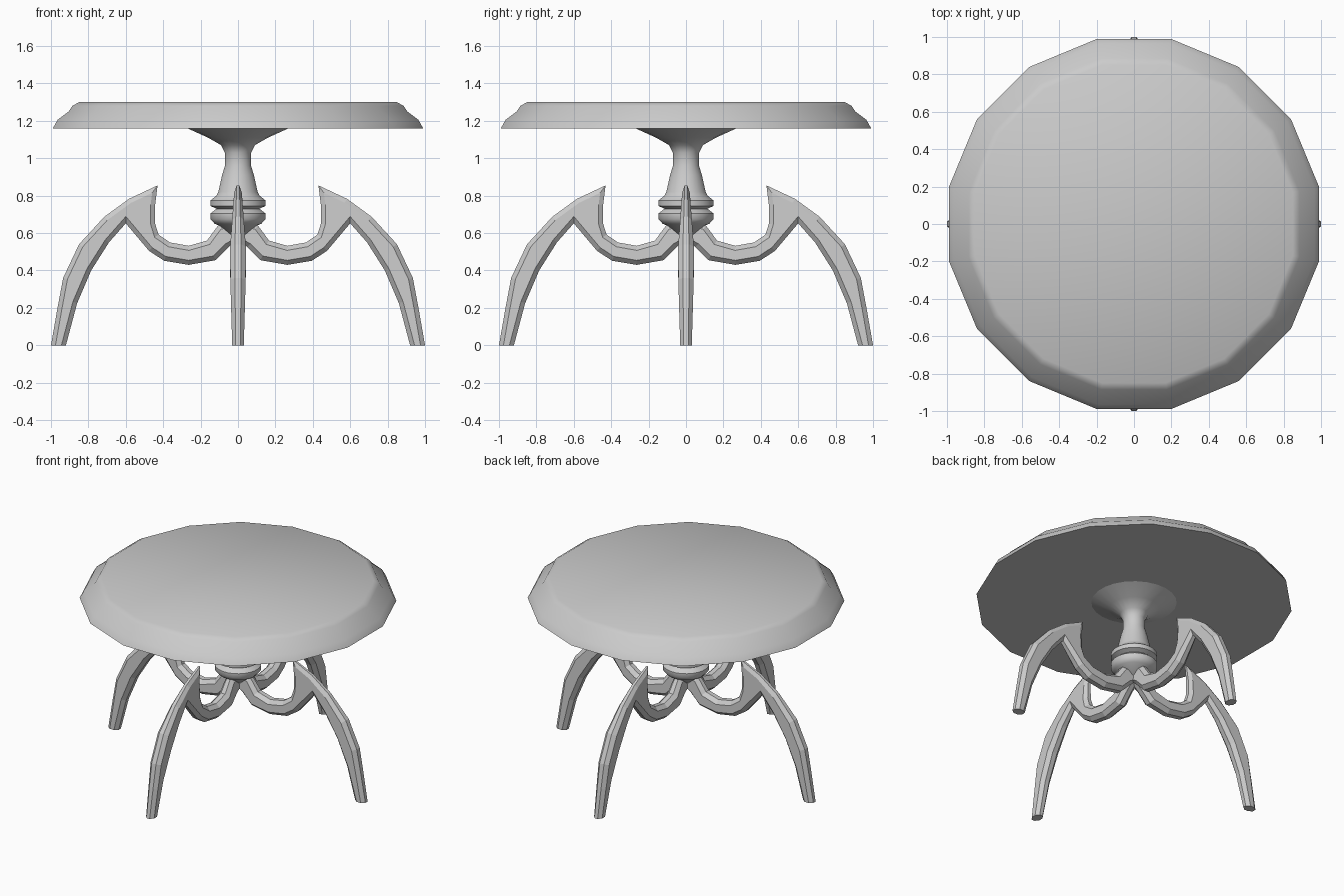
import bpy, bmesh, math
from mathutils import Vector

if "Cube" in bpy.data.objects:
    bpy.data.objects.remove(bpy.data.objects["Cube"])


def make_object(name, bm):
    bmesh.ops.recalc_face_normals(bm, faces=bm.faces)
    me = bpy.data.meshes.new(name)
    bm.to_mesh(me)
    bm.free()
    ob = bpy.data.objects.new(name, me)
    bpy.context.collection.objects.link(ob)
    return ob


def bridge(bm, loops):
    """Join equal-length vertex loops with quads and cap both ends."""
    n = len(loops[0])
    for a, b in zip(loops, loops[1:]):
        for i in range(n):
            j = (i + 1) % n
            bm.faces.new((a[i], a[j], b[j], b[i]))
    bm.faces.new(loops[0])
    bm.faces.new(loops[-1])


def lathe(name, profile, sides, smooth_deg):
    bm = bmesh.new()
    k = 1 / math.cos(math.pi / sides)      # profile radii are measured to the flats
    loops = []
    for r, z in profile:
        angs = [2 * math.pi * (i + 0.5) / sides for i in range(sides)]
        loops.append([bm.verts.new((r * k * math.cos(a), r * k * math.sin(a), z)) for a in angs])
    bridge(bm, loops)
    ob = make_object(name, bm)
    bpy.ops.object.select_all(action='DESELECT')
    ob.select_set(True)
    bpy.context.view_layer.objects.active = ob
    bpy.ops.object.shade_smooth_by_angle(angle=math.radians(smooth_deg))
    return ob


# Sixteen-sided top with moulded rim
lathe("table_top", [(0.99, 1.16), (0.965, 1.205), (0.905, 1.25), (0.885, 1.28), (0.85, 1.30)], 16, 35)

# Turned column with flared head and two rings
lathe("column", [(0.05, 0.59), (0.10, 0.64), (0.125, 0.65), (0.147, 0.675), (0.147, 0.705),
                 (0.115, 0.73), (0.147, 0.745), (0.147, 0.775), (0.115, 0.80), (0.105, 0.82),
                 (0.085, 0.91), (0.07, 0.96), (0.07, 1.03), (0.09, 1.07), (0.16, 1.11),
                 (0.27, 1.16)], 24, 50)

# Leg outline (distance from centre, height), counter-clockwise
OUTLINE = [(0.92, 0), (1.0, 0), (0.965, 0.20), (0.935, 0.36), (0.85, 0.54), (0.715, 0.687),
           (0.583, 0.783), (0.43, 0.855), (0.443, 0.75), (0.443, 0.65), (0.425, 0.592),
           (0.364, 0.55), (0.264, 0.532), (0.166, 0.56), (0.107, 0.64), (0.0, 0.68),
           (0.0, 0.57), (0.05, 0.525), (0.12, 0.455), (0.264, 0.43), (0.395, 0.452),
           (0.476, 0.505), (0.60, 0.652), (0.69, 0.55), (0.785, 0.40), (0.86, 0.225)]


def inset(points, d):
    pts = [Vector(p) for p in points]
    out = []
    for i, p in enumerate(pts):
        a = (p - pts[i - 1]).normalized()
        b = (pts[(i + 1) % len(pts)] - p).normalized()
        na, nb = Vector((-a.y, a.x)), Vector((-b.y, b.x))
        q = p + (na + nb) * d / max(0.4, 1 + na.dot(nb))
        if p.y == 0:                       # keep the foot on the ground
            q = Vector((p.x + math.copysign(d, q.x - p.x), 0))
        if p.x == 0:                       # keep the inner end on the axis
            q.x = 0
        out.append(q)
    return out


def half_width(z):
    if z < 0.45:
        return 0.031 + 0.013 * z / 0.45
    return 0.044 - 0.026 * max(0, z - 0.5) / 0.35


# Four chamfered spider legs
inner = inset(OUTLINE, 0.024)
for k, name in enumerate(("right_leg", "back_leg", "left_leg", "front_leg")):
    bm = bmesh.new()
    loops = []
    for pts, side in ((inner, -1), (OUTLINE, -0.4), (OUTLINE, 0.4), (inner, 1)):
        loops.append([bm.verts.new((x, side * half_width(z), z)) for x, z in pts])
    bridge(bm, loops)
    leg = make_object(name, bm)
    leg.rotation_euler.z = k * math.pi / 2
